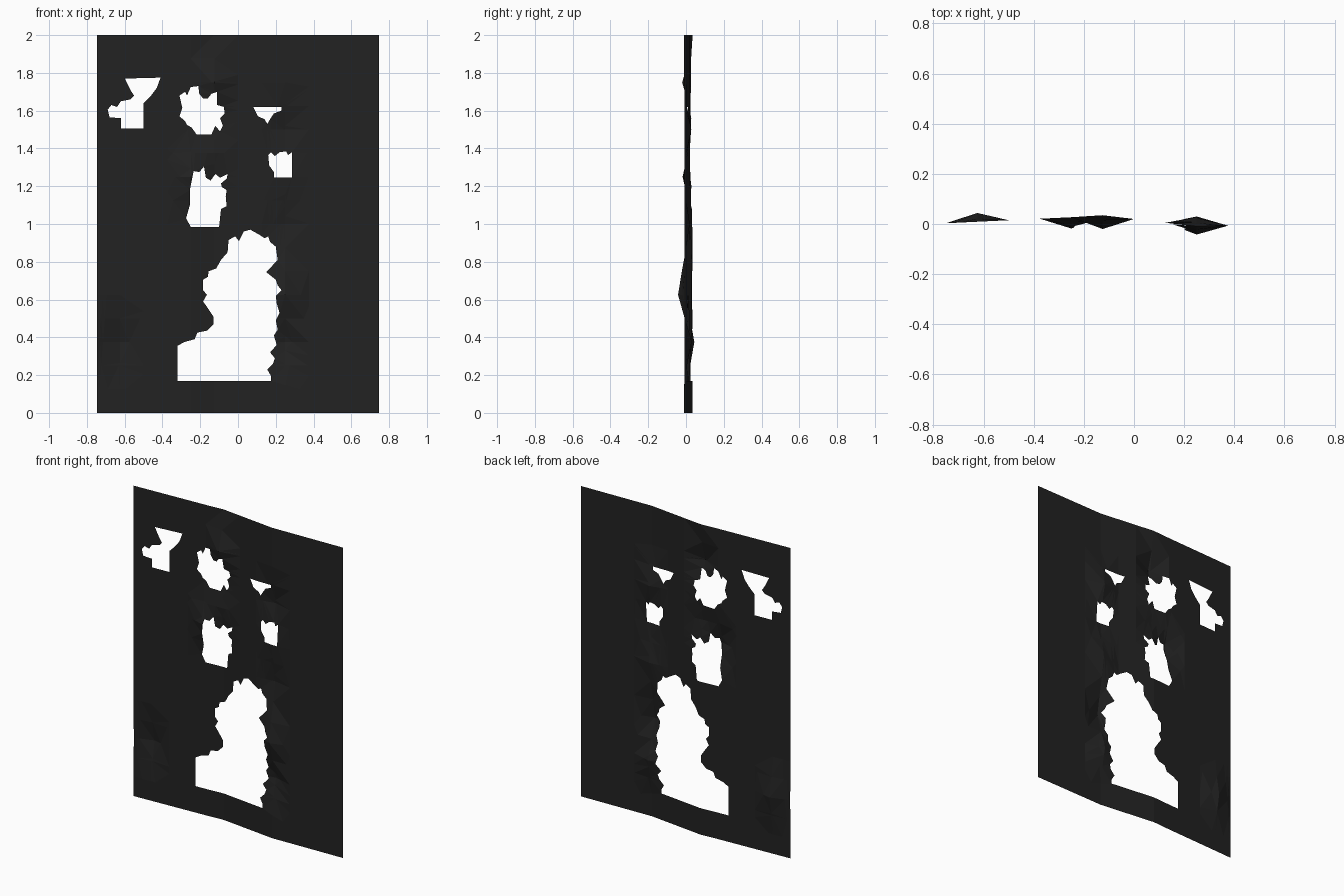
import bpy, bmesh
from mathutils import Vector

W, H = 0.746, 2.0
bm = bmesh.new()


def outline(points):
    """Add one closed outline in the x-z plane."""
    vs = [bm.verts.new((x, 0, z)) for x, z in points]
    for i, v in enumerate(vs):
        bm.edges.new((v, vs[(i + 1) % len(vs)]))


# outer edge of the sheet
outline([(-W, 0), (W, 0), (W, H), (-W, H)])
# upper left tear
outline([(-.60, 1.77), (-.41, 1.775), (-.43, 1.72), (-.46, 1.68), (-.50, 1.64), (-.50, 1.505),
         (-.62, 1.505), (-.62, 1.56), (-.68, 1.565), (-.69, 1.605), (-.67, 1.63), (-.64, 1.62),
         (-.62, 1.65), (-.57, 1.66), (-.55, 1.68), (-.57, 1.71)])
# upper middle tear
outline([(-.31, 1.68), (-.28, 1.70), (-.27, 1.68), (-.25, 1.725), (-.21, 1.73), (-.205, 1.69),
         (-.185, 1.665), (-.16, 1.665), (-.14, 1.69), (-.11, 1.70), (-.11, 1.63), (-.075, 1.62),
         (-.07, 1.585), (-.095, 1.56), (-.08, 1.52), (-.095, 1.49), (-.12, 1.52), (-.14, 1.475),
         (-.22, 1.475), (-.245, 1.51), (-.27, 1.525), (-.28, 1.545), (-.31, 1.57), (-.295, 1.615)])
# small triangular tear
outline([(.08, 1.62), (.23, 1.62), (.23, 1.60), (.19, 1.585), (.17, 1.555), (.155, 1.53),
         (.14, 1.555), (.105, 1.57)])
# small square tear
outline([(.16, 1.365), (.175, 1.38), (.195, 1.36), (.22, 1.38), (.255, 1.385), (.265, 1.365),
         (.285, 1.38), (.285, 1.245), (.19, 1.245), (.19, 1.275), (.165, 1.31)])
# centre tear
outline([(-.235, 1.28), (-.205, 1.275), (-.18, 1.305), (-.17, 1.245), (-.145, 1.23), (-.12, 1.265),
         (-.095, 1.245), (-.055, 1.265), (-.06, 1.24), (-.09, 1.215), (-.085, 1.195), (-.06, 1.18),
         (-.065, 1.145), (-.06, 1.095), (-.09, 1.08), (-.10, .985), (-.25, .985), (-.275, 1.03),
         (-.255, 1.10), (-.255, 1.18)])
# large lower tear
outline([(-.32, .17), (-.32, .355), (-.285, .375), (-.23, .39), (-.215, .425), (-.165, .435),
         (-.13, .47), (-.13, .51), (-.16, .555), (-.185, .59), (-.165, .625), (-.185, .65),
         (-.185, .705), (-.16, .72), (-.155, .75), (-.115, .765), (-.09, .81), (-.055, .85),
         (-.05, .915), (-.015, .935), (.005, .91), (.03, .96), (.065, .97), (.11, .945),
         (.14, .925), (.16, .935), (.17, .905), (.20, .88), (.21, .81), (.15, .745),
         (.20, .705), (.21, .675), (.23, .65), (.20, .62), (.205, .58), (.22, .53),
         (.20, .49), (.21, .44), (.19, .41), (.205, .36), (.17, .32), (.195, .29),
         (.185, .26), (.155, .23), (.175, .195), (.175, .17)])
bmesh.ops.triangle_fill(bm, use_beauty=True, use_dissolve=False, edges=bm.edges[:],
                        normal=(0, -1, 0))


# cut the flat sheet along a grid so it can be creased
def slice_at(co, no):
    bmesh.ops.bisect_plane(bm, geom=bm.verts[:] + bm.edges[:] + bm.faces[:],
                           dist=1e-5, plane_co=co, plane_no=no)


for i in range(-5, 6):
    slice_at((i * .125, 0, 0), (1, 0, 0))
for i in range(1, 16):
    slice_at((0, 0, i * .125), (0, 0, 1))

# vertical folds (x, y) and local dents (x, z, depth)
FOLDS = [(-.75, .003), (-.25, .027), (-.125, .035), (.25, -.010), (.75, .003)]
DENTS = [(-.625, .375, .035), (.25, .625, -.032), (-.125, 1.75, -.055), (.25, 1.5, .038),
         (-.25, 1.25, -.045), (.25, .375, .04), (-.125, 1.375, -.025), (.25, 1.0, .03)]


def fold(x):
    for (x0, y0), (x1, y1) in zip(FOLDS, FOLDS[1:]):
        if x <= x1:
            return y0 + (y1 - y0) * (x - x0) / (x1 - x0)
    return FOLDS[-1][1]


def tent(d, r):
    return max(0.0, 1 - abs(d) / r)


for v in bm.verts:
    x, z = v.co.x, v.co.z
    v.co.y = fold(x) + sum(a * tent(x - cx, .125) * tent(z - cz, .2) for cx, cz, a in DENTS)

bmesh.ops.triangulate(bm, faces=bm.faces[:])
for f in bm.faces:
    f.normal_update()
    if f.normal.y > 0:
        f.normal_flip()

mesh = bpy.data.meshes.new("torn_sheet")
bm.to_mesh(mesh)
bm.free()
sheet = bpy.data.objects.new("torn_sheet", mesh)
bpy.context.collection.objects.link(sheet)

mat = bpy.data.materials.new("charcoal")
mat.diffuse_color = (0.016, 0.016, 0.016, 1)
mesh.materials.append(mat)
